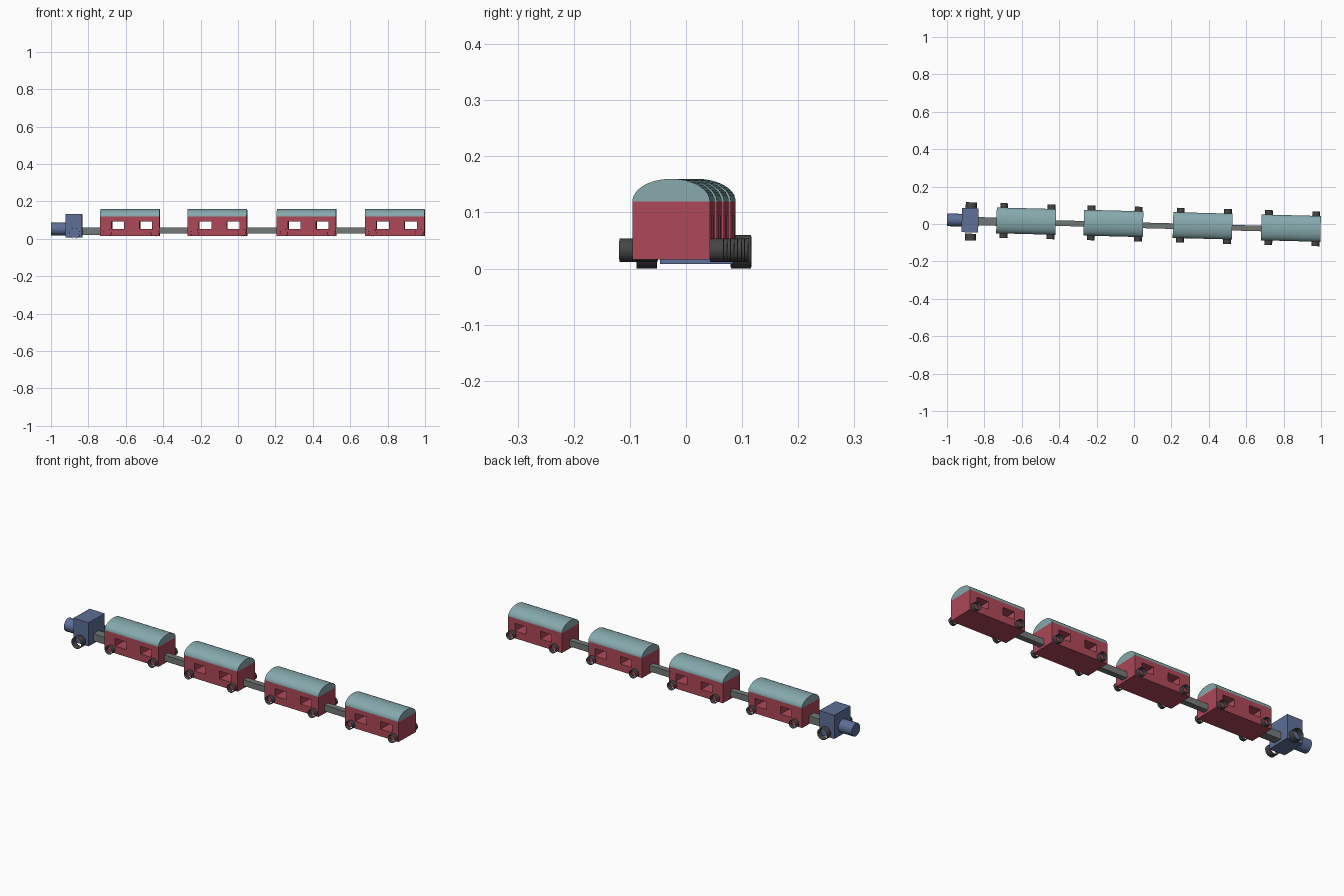
import bpy, bmesh, math
from mathutils import Matrix

if "Cube" in bpy.data.objects:
    bpy.data.objects.remove(bpy.data.objects["Cube"])

TURN = Matrix.Rotation(-0.0264, 4, 'Z')   # whole train stands at a slight angle


def material(name, rgb):
    m = bpy.data.materials.new(name)
    m.diffuse_color = (*rgb, 1)
    m.use_nodes = True
    m.node_tree.nodes["Principled BSDF"].inputs["Base Color"].default_value = m.diffuse_color
    return m


RED = material("red_paint", (0.42, 0.065, 0.10))
TEAL = material("teal_paint", (0.24, 0.40, 0.42))
BLUE = material("blue_paint", (0.11, 0.16, 0.31))
DARK = material("dark_rubber", (0.06, 0.06, 0.06))
GREY = material("coupler_grey", (0.17, 0.19, 0.18))


def finish(name, bm, mat, smooth=False):
    bmesh.ops.recalc_face_normals(bm, faces=bm.faces)
    bm.transform(TURN)
    me = bpy.data.meshes.new(name)
    bm.to_mesh(me)
    bm.free()
    ob = bpy.data.objects.new(name, me)
    bpy.context.collection.objects.link(ob)
    if mat:
        me.materials.append(mat)
    if smooth:
        bpy.ops.object.select_all(action='DESELECT')
        ob.select_set(True)
        bpy.context.view_layer.objects.active = ob
        bpy.ops.object.shade_smooth_by_angle(angle=math.radians(40))
    return ob


def add_box(bm, x, y, z):
    size = [b - a for a, b in (x, y, z)]
    mid = [(a + b) / 2 for a, b in (x, y, z)]
    bmesh.ops.create_cube(bm, size=1, matrix=Matrix.Translation(mid) @ Matrix.Diagonal((*size, 1)))


def box(name, x, y, z, mat):
    bm = bmesh.new()
    add_box(bm, x, y, z)
    return finish(name, bm, mat)


def tube(name, axis, center, r, length, sides, mat, caps):
    bm = bmesh.new()
    rot = Matrix.Rotation(math.pi / 2, 4, 'X' if axis == 'Y' else 'Y')
    bmesh.ops.create_cone(bm, cap_ends=caps, segments=sides, radius1=r, radius2=r,
                          depth=length, matrix=Matrix.Translation(center) @ rot)
    return finish(name, bm, mat, True)


def roof(name, x0, x1, z, half, rise, steps=24):
    bm = bmesh.new()
    arc = [bm.verts.new((x0, half * math.cos(math.pi * i / steps),
                         z + rise * math.sin(math.pi * i / steps))) for i in range(steps + 1)]
    face = bm.faces.new(arc)
    ext = bmesh.ops.extrude_face_region(bm, geom=[face], use_keep_orig=True)
    moved = [g for g in ext['geom'] if isinstance(g, bmesh.types.BMVert)]
    bmesh.ops.translate(bm, verts=moved, vec=(x1 - x0, 0, 0))
    return finish(name, bm, TEAL, True)


# Carriages
HALF_L, HALF_W = 0.1585, 0.069
CENTERS = [-0.577, -0.110, 0.367, 0.8395]
for n, cx in enumerate(CENTERS, 1):
    x0, x1 = cx - HALF_L, cx + HALF_L
    body = box(f"carriage_{n}_body", (x0, x1), (-HALF_W, HALF_W), (0.016, 0.12), RED)
    # window openings cut right through the body
    bm = bmesh.new()
    for dx in (-0.064, 0.086):
        add_box(bm, (cx + dx - 0.033, cx + dx + 0.033), (-0.2, 0.2), (0.054, 0.094))
    cutter = finish(f"carriage_{n}_window_cutter", bm, None)
    cutter.hide_render = True
    cutter.hide_set(True)
    cut = body.modifiers.new("windows", 'BOOLEAN')
    cut.operation = 'DIFFERENCE'
    cut.solver = 'EXACT'
    cut.object = cutter
    roof(f"carriage_{n}_roof", x0, x1, 0.12, HALF_W, 0.04)
    # open ring wheels
    for end, dx in (("front", -0.119), ("rear", 0.133)):
        for side, s in (("left", -1), ("right", 1)):
            tube(f"carriage_{n}_{end}_{side}_wheel", 'Y', (cx + dx, s * 0.081, 0.033),
                 0.021, 0.024, 12, DARK, False)

# Couplers between the vehicles
box("engine_coupler", (-0.835, CENTERS[0] - HALF_L), (-0.029, 0.015), (0.022, 0.06), GREY)
for n in range(3):
    box(f"carriage_coupler_{n + 1}", (CENTERS[n] + HALF_L, CENTERS[n + 1] - HALF_L),
        (-0.021, 0.009), (0.028, 0.06), GREY)

# Engine: cab, boiler and wheels
box("engine_cab", (-0.921, -0.832), (-0.068, 0.062), (0.008, 0.132), BLUE)
tube("engine_boiler", 'X', (-0.959, -0.004, 0.053), 0.034, 0.081, 24, BLUE, True)
for side, y in (("left", -0.093), ("right", 0.075)):
    tube(f"engine_{side}_wheel", 'Y', (-0.872, y, 0.030), 0.030, 0.036, 12, DARK, False)
